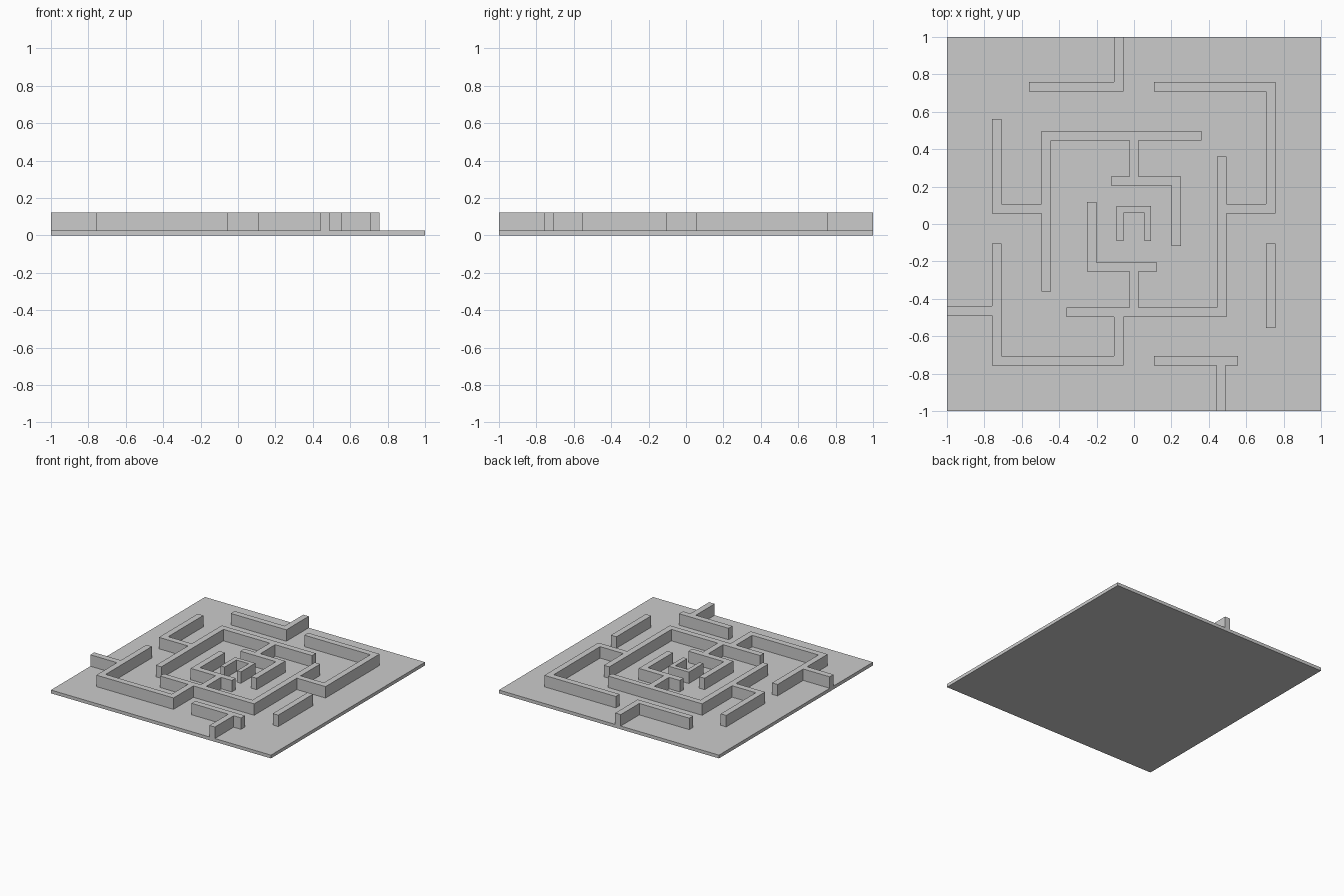
import bpy, bmesh

if "Cube" in bpy.data.objects:
    bpy.data.objects.remove(bpy.data.objects["Cube"])

BASE_TOP, WALL_TOP = 0.027, 0.121


def make_object(name, bm):
    bmesh.ops.recalc_face_normals(bm, faces=bm.faces[:])
    mesh = bpy.data.meshes.new(name)
    bm.to_mesh(mesh)
    bm.free()
    obj = bpy.data.objects.new(name, mesh)
    bpy.context.collection.objects.link(obj)
    return obj


def wall(name, paths, thick=0.05):
    """Merge axis-aligned centre-line paths into one clean extruded wall."""
    h = thick / 2
    rects = []
    for path in paths:
        for (ax, ay), (bx, by) in zip(path, path[1:]):
            rects.append((max(min(ax, bx) - h, -1), max(min(ay, by) - h, -1),
                          min(max(ax, bx) + h, 1), min(max(ay, by) + h, 1)))
    xs = sorted({round(v, 4) for r in rects for v in (r[0], r[2])})
    ys = sorted({round(v, 4) for r in rects for v in (r[1], r[3])})
    bm = bmesh.new()
    for x0, x1 in zip(xs, xs[1:]):
        for y0, y1 in zip(ys, ys[1:]):
            cx, cy = (x0 + x1) / 2, (y0 + y1) / 2
            if any(r[0] < cx < r[2] and r[1] < cy < r[3] for r in rects):
                bm.faces.new([bm.verts.new((x, y, BASE_TOP)) for x, y in
                              ((x0, y0), (x1, y0), (x1, y1), (x0, y1))])
    bmesh.ops.remove_doubles(bm, verts=bm.verts[:], dist=1e-4)
    ext = bmesh.ops.extrude_face_region(bm, geom=bm.faces[:], use_keep_orig=True)
    for v in ext["geom"]:
        if isinstance(v, bmesh.types.BMVert):
            v.co.z = WALL_TOP
    bmesh.ops.dissolve_limit(bm, angle_limit=0.01, verts=bm.verts[:], edges=bm.edges[:])
    return make_object(name, bm)


# Floor slab
bm = bmesh.new()
bmesh.ops.create_cube(bm, size=1)
for v in bm.verts:
    v.co = (v.co.x * 2, v.co.y * 2, (v.co.z + 0.5) * BASE_TOP)
make_object("floor_slab", bm)

# Spiral arm shared by both large walls (second one is turned 180 degrees)
arm = [
    [(-0.47, -0.335), (-0.47, 0.472), (0.335, 0.472)],
    [(0, 0.472), (0, 0.23)],
    [(-0.097, 0.23), (0.226, 0.23), (0.226, -0.092)],
]
arm_turned = [[(-x, -y) for x, y in p] for p in arm]

wall("west_spiral_wall", arm + [[(-0.47, 0.082), (-0.734, 0.082), (-0.734, 0.537)]])
wall("east_spiral_wall", arm_turned + [
    [(0.47, 0.082), (0.731, 0.082), (0.731, 0.734), (0.132, 0.734)],
    [(-0.082, -0.472), (-0.082, -0.731), (-0.734, -0.731), (-0.734, -0.13)],
    [(-0.734, -0.463), (-1, -0.463)],
])

# Outer loose walls
wall("north_wall", [[(-0.082, 1), (-0.082, 0.734), (-0.537, 0.734)]])
wall("east_wall", [[(0.731, -0.13), (0.731, -0.532)]])
wall("south_wall", [[(0.132, -0.731), (0.532, -0.731)], [(0.465, -0.731), (0.465, -1)]])

# Centre chamber
wall("centre_chamber", [[(-0.075, -0.074), (-0.075, 0.078), (0.073, 0.078), (0.073, -0.074)]], 0.036)
